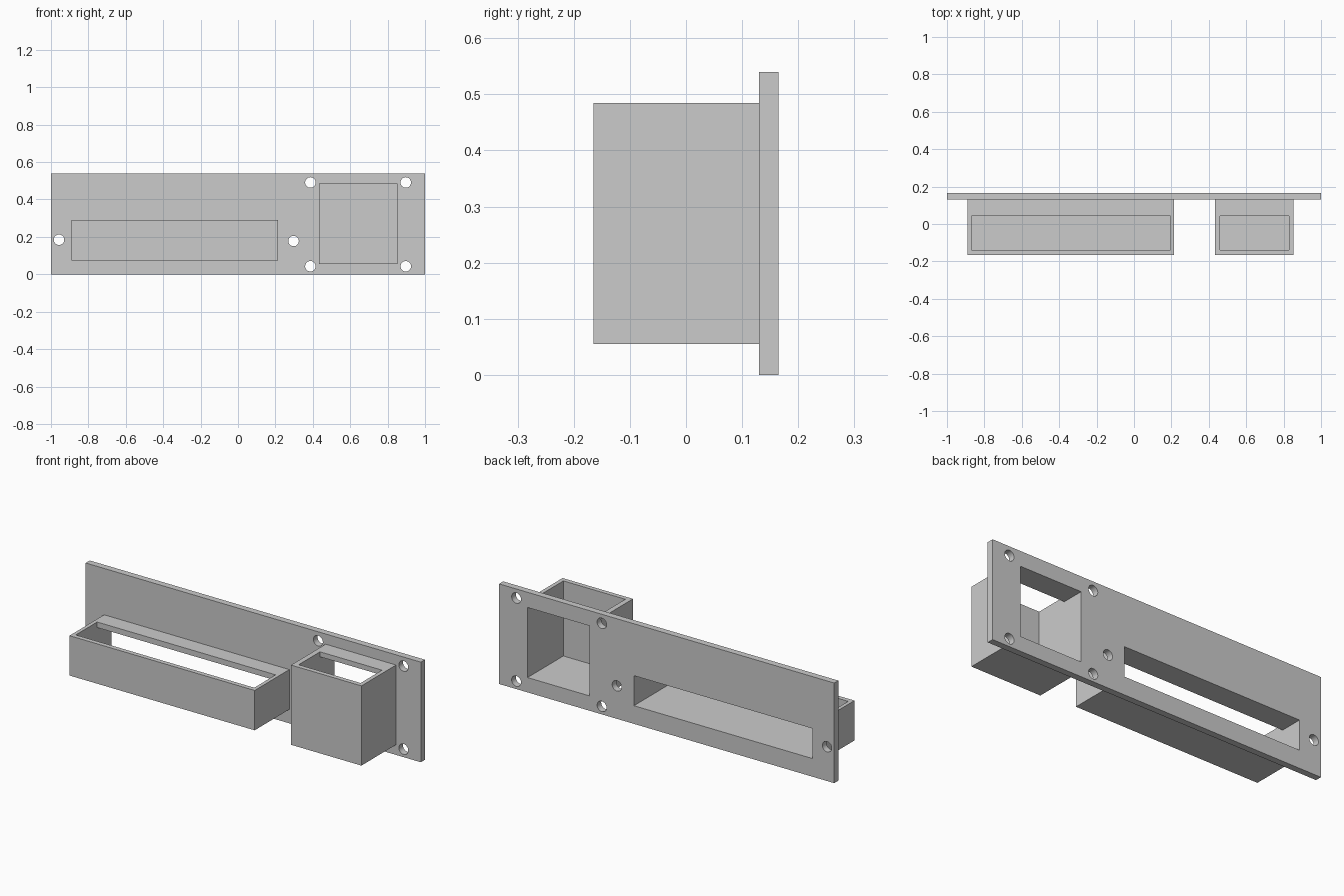
import bpy
from math import pi

if "Cube" in bpy.data.objects:
    bpy.data.objects.remove(bpy.data.objects["Cube"])


def box(name, x0, x1, y0, y1, z0, z1):
    bpy.ops.mesh.primitive_cube_add(
        size=1, location=((x0 + x1) / 2, (y0 + y1) / 2, (z0 + z1) / 2))
    obj = bpy.context.object
    obj.name = name
    obj.scale = (x1 - x0, y1 - y0, z1 - z0)
    bpy.ops.object.transform_apply(location=False, rotation=False, scale=True)
    return obj


def combine(target, tool, operation):
    mod = target.modifiers.new(tool.name, 'BOOLEAN')
    mod.operation = operation
    mod.solver = 'EXACT'
    mod.object = tool
    bpy.context.view_layer.objects.active = target
    bpy.ops.object.modifier_apply(modifier=mod.name)
    bpy.data.objects.remove(tool, do_unlink=True)


FRONT, BACK, PLATE_FRONT = -0.165, 0.165, 0.13

# Flat mounting plate at the back
panel = box("mounting_panel", -1, 1, PLATE_FRONT, BACK, 0, 0.54)

# Housings: outer x and z range, then cavity x and z range
housings = [
    ((-0.89, 0.215, 0.075, 0.29), (-0.87, 0.195, 0.098, 0.26)),
    ((0.432, 0.852, 0.055, 0.485), (0.46, 0.83, 0.08, 0.458)),
]
for outer, _ in housings:
    x0, x1, z0, z1 = outer
    shell = box("housing", x0, x1, FRONT, PLATE_FRONT + 0.015, z0, z1)
    combine(panel, shell, 'UNION')

# Cavity open through the back, plus a shallower opening in the top
for _, inner in housings:
    x0, x1, z0, z1 = inner
    combine(panel, box("cavity", x0, x1, -0.14, 0.3, z0, z1), 'DIFFERENCE')
    combine(panel, box("top_opening", x0, x1, -0.14, 0.042, z0 + 0.05, 0.7),
            'DIFFERENCE')

# Screw holes through the panel
holes = [(-0.957, 0.185), (0.297, 0.178)]
holes += [(x, z) for x in (0.387, 0.897) for z in (0.043, 0.491)]
for x, z in holes:
    bpy.ops.mesh.primitive_cylinder_add(
        vertices=48, radius=0.028, depth=0.2,
        location=(x, 0.148, z), rotation=(pi / 2, 0, 0))
    combine(panel, bpy.context.object, 'DIFFERENCE')

bpy.ops.object.select_all(action='DESELECT')
panel.select_set(True)
bpy.context.view_layer.objects.active = panel
bpy.ops.object.shade_smooth_by_angle(angle=pi / 6)
